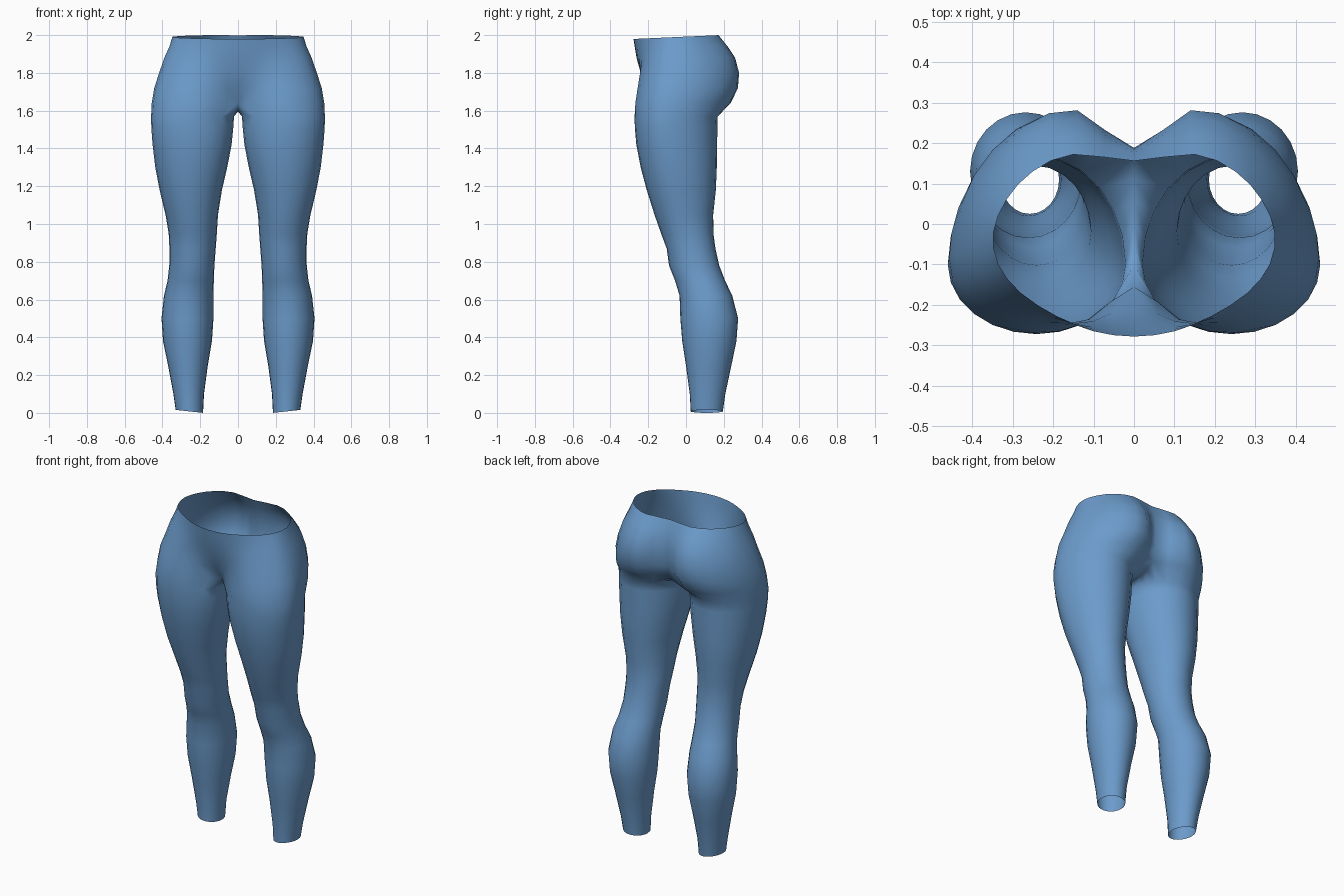
import bpy, bmesh, math

N = 24            # points around each leg
SEAM = 5          # hidden points along the crotch seam

# Leg levels: z, inner x, outer x, front y, back y, y of the widest point
LEG = [
    (0.008, .185, .330, .025, .195, .11), (0.10, .180, .342, .020, .208, .11),
    (0.25, .160, .370, .000, .240, .12), (0.38, .138, .397, -.020, .267, .13),
    (0.50, .130, .405, -.030, .276, .13), (0.62, .130, .392, -.034, .245, .11),
    (0.70, .128, .373, -.058, .207, .08), (0.78, .125, .364, -.090, .176, .05),
    (0.87, .118, .363, -.102, .156, .03), (0.95, .112, .367, -.132, .145, .01),
    (1.05, .106, .384, -.167, .144, -.02), (1.18, .085, .415, -.208, .158, -.05),
    (1.30, .057, .438, -.240, .163, -.07), (1.42, .034, .452, -.263, .165, -.09),
    (1.51, .025, .459, -.271, .166, -.10), (1.57, .021, .460, -.272, .168, -.10)]

# Hip half-sections from front centre round the side to back centre: z, (x, y)...
HIPS = [
    (1.64, (0, -.155), (.12, -.245), (.25, -.268), (.37, -.23), (.448, -.14),
     (.45, -.02), (.405, .10), (.31, .205), (.16, .237), (0, .165)),
    (1.72, (0, -.21), (.11, -.235), (.23, -.256), (.35, -.22), (.434, -.135),
     (.437, -.01), (.395, .12), (.29, .235), (.14, .275), (0, .18)),
    (1.80, (0, -.24), (.10, -.24), (.21, -.243), (.325, -.205), (.405, -.125),
     (.415, 0), (.375, .125), (.275, .24), (.14, .281), (0, .188)),
    (1.88, (0, -.262), (.10, -.255), (.20, -.232), (.305, -.19), (.378, -.115),
     (.388, 0), (.35, .115), (.26, .22), (.14, .26), (0, .185)),
    (1.94, (0, -.272), (.10, -.26), (.195, -.228), (.29, -.175), (.352, -.105),
     (.362, -.005), (.325, .095), (.245, .185), (.14, .22), (0, .175)),
    (1.99, (0, -.278), (.10, -.265), (.19, -.228), (.28, -.17), (.335, -.10),
     (.347, -.02), (.315, .06), (.25, .13), (.15, .172), (0, .156))]


def refine(pts):
    """Insert a smooth midpoint between neighbouring points."""
    mirror = lambda p: (-p[0], p[1])
    ext = [mirror(pts[1])] + list(pts) + [mirror(pts[-2])]
    out = []
    for a, b, c, d in zip(ext, ext[1:], ext[2:], ext[3:]):
        mid = tuple((9 * (b[k] + c[k]) - a[k] - d[k]) / 16 for k in (0, 1))
        out += [b, (max(mid[0], 0), mid[1])]
    return out + [pts[-1]]


bm = bmesh.new()


def bridge(low, high, closed):
    n = len(high)
    for i in range(n if closed else n - 1):
        j = (i + 1) % n
        bm.faces.new((low[i], low[j], high[j], high[i]))


# Leg tube, each ring starting on the inner front and running outward
rings = []
for level, (z, xi, xo, yf, yb, yc) in enumerate(LEG):
    cx, rx = (xi + xo) / 2, (xo - xi) / 2
    ring = []
    for i in range(N):
        a = math.radians(-45) + math.tau * i / N
        x = cx + rx * math.sin(a)
        c = math.cos(a)
        y = yc - c * (yc - yf if c > 0 else yb - yc)
        tilt = .008 * math.sin(a) if level == 0 else 0
        ring.append(bm.verts.new((x, y, z + tilt)))
    rings.append(ring)
for low, high in zip(rings, rings[1:]):
    bridge(low, high, True)

# Hips, open along the centre plane
hips = []
for level, (z, *pts) in enumerate(HIPS):
    top = level == len(HIPS) - 1
    hips.append([bm.verts.new((x, y, 1.992 + .045 * y if top else z))
                 for x, y in refine(pts)])
for low, high in zip(hips, hips[1:]):
    bridge(low, high, False)

# Crotch seam joins the leg to the hips
y0, y1 = HIPS[0][-1][1], HIPS[0][1][1]
seam = []
for i in range(1, SEAM + 1):
    t = i / (SEAM + 1)
    z = 1.64 - .045 * math.sin(math.pi * t) ** 0.6
    seam.append(bm.verts.new((0, y0 + (y1 - y0) * t, z)))
bridge(rings[-1], hips[0] + seam, True)

mesh = bpy.data.meshes.new("leggings")
bm.to_mesh(mesh)
bm.free()
leggings = bpy.data.objects.new("leggings", mesh)
bpy.context.collection.objects.link(leggings)

blue = bpy.data.materials.new("denim blue")
blue.diffuse_color = (.15, .33, .60, 1)
mesh.materials.append(blue)
for p in mesh.polygons:
    p.use_smooth = True

# Other half
mirror = leggings.modifiers.new("mirror", 'MIRROR')
mirror.use_axis[0] = True
mirror.merge_threshold = .0005
